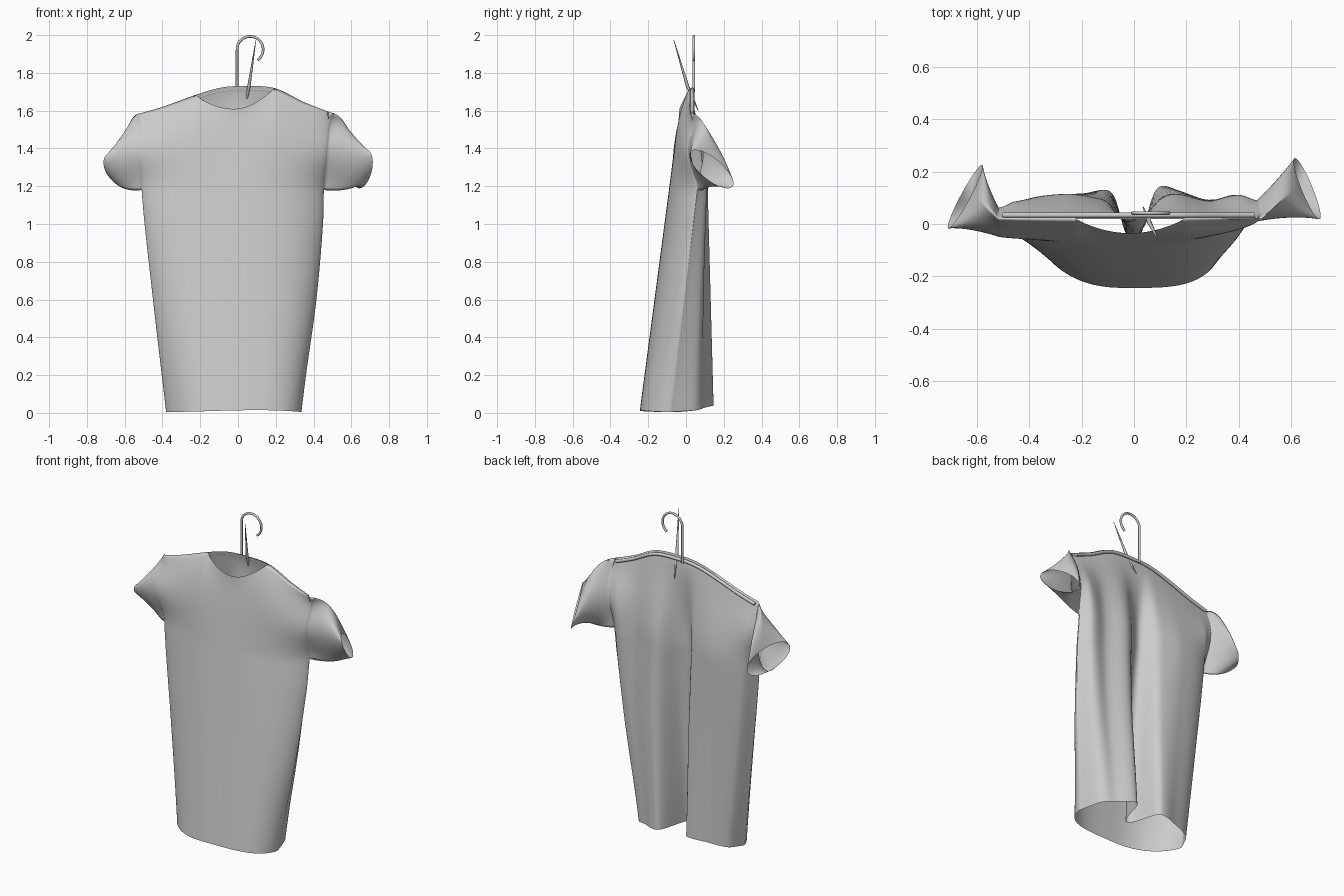
import bpy, bmesh, math
from mathutils import Vector

cube = bpy.data.objects.get("Cube")
if cube:
    bpy.data.objects.remove(cube, do_unlink=True)


def material(name, value):
    m = bpy.data.materials.new(name)
    m.use_nodes = True
    col = (value, value, value, 1)
    m.diffuse_color = col
    m.node_tree.nodes["Principled BSDF"].inputs["Base Color"].default_value = col
    return m


grey = material("soft grey", 0.6)


def lerp(a, b, t):
    return a + (b - a) * t


def smooth_curve(x, pts):
    """Smooth curve through (x, y) points."""
    x = min(max(x, pts[0][0]), pts[-1][0])
    n = len(pts)

    def slope(i):
        a, b = pts[max(i - 1, 0)], pts[min(i + 1, n - 1)]
        return (b[1] - a[1]) / (b[0] - a[0])
    for i in range(n - 1):
        (x0, y0), (x1, y1) = pts[i], pts[i + 1]
        if x <= x1:
            h = x1 - x0
            t = (x - x0) / h
            return (y0 * (1 + 2 * t) * (1 - t) ** 2 + slope(i) * h * t * (1 - t) ** 2
                    + y1 * t * t * (3 - 2 * t) + slope(i + 1) * h * t * t * (t - 1))


# Shirt outline curves
ARM = 1.18
LEFT_EDGE = [(0, -.38), (.6, -.45), (ARM, -.51), (1.6, -.52)]
RIGHT_EDGE = [(0, .335), (.2, .36), (.6, .415), (1, .45), (ARM, .455), (1.6, .49)]
SHOULDER = [(-.52, 1.585), (-.4, 1.62), (-.22, 1.685), (-.1, 1.72), (0, 1.73),
            (.19, 1.72), (.35, 1.645), (.49, 1.59)]
NECK_L, NECK_R = -.22, .19
BACK_KEYS = [-1, -.87, -.5, -.24, -.14, -.02, .12, .28, .4, .65, .88, 1]
BACK_HEM = [-.03, .06, .11, .13, .1, -.04, -.05, .12, .145, .1, .05, -.08]
BACK_ARM = [0, .08, .115, .1, .08, .01, .03, .1, .115, .09, .11, .06]
COLS, LOW, HIGH = 96, 36, 26
JOIN = .02


def neck_dip(x):
    """0 at the neck corners and beyond, 1 in the middle."""
    if not NECK_L < x < NECK_R:
        return 0
    return math.sin(math.pi * (x - NECK_L) / (NECK_R - NECK_L)) ** .8


def shirt_point(s, row, back):
    low = min(row / LOW, 1)
    high = max(row - LOW, 0) / HIGH
    # position along the width and height
    z = lerp(.005, ARM, low) if high == 0 else lerp(ARM, 1.6, high)
    x = lerp(smooth_curve(z, LEFT_EDGE), smooth_curve(z, RIGHT_EDGE), (s + 1) / 2)
    puff = math.sin(math.pi * high) ** 2
    top = smooth_curve(x, SHOULDER)
    if back:
        hem = .005 + .04 * (1 - s * s)
        y = lerp(smooth_curve(s, list(zip(BACK_KEYS, BACK_HEM))),
                 smooth_curve(s, list(zip(BACK_KEYS, BACK_ARM))), low)
        y = lerp(y, .04, high * high * (3 - 2 * high)) + .04 * puff * s ** 4
        y = lerp(y, JOIN, high ** 8)
    else:
        hem = .005 + .008 * (s + 1) * (1 - s * s)
        dip = neck_dip(x)
        top -= .12 * dip
        k = 0 if s < 0 else -1
        edge = lerp(BACK_HEM[k], BACK_ARM[k], low) - .05 * puff
        # the right-hand half is boxier near the hem
        power, bow = (2.5, .68) if s < 0 else (lerp(3.6, 2.4, low), lerp(.55, .72, low))
        y = lerp(edge, -.245 + .131 * z, (1 - abs(s) ** power) ** bow)
        y = lerp(y, JOIN - .055 * dip, high ** 6)
    z = lerp(hem, ARM, low) if high == 0 else lerp(ARM, top, high)
    return Vector((x, y, z))


def add_grid(bm, rows, closed=False):
    verts = [[bm.verts.new(p) for p in r] for r in rows]
    n = len(rows[0])
    for a, b in zip(verts, verts[1:]):
        for i in range(n if closed else n - 1):
            j = (i + 1) % n
            bm.faces.new((a[i], a[j], b[j], b[i]))


def add_sleeve(bm, side):
    # armhole loop: up the front edge, down the back edge
    ring = [shirt_point(side, LOW + i, False) for i in range(HIGH + 1)]
    ring += [shirt_point(side, LOW + i, True) for i in range(HIGH - 1, 0, -1)]
    if side > 0:
        centre, rise, reach = Vector((.662, .135, 1.29)), Vector((-.03, .02, .055)), Vector((.042, -.115, .085))
    else:
        centre, rise, reach = Vector((-.645, .105, 1.295)), Vector((.03, .02, .055)), Vector((-.06, -.12, .06))
    rows = []
    for k in range(19):
        t = k / 18
        row = []
        for i, p in enumerate(ring):
            ang = math.pi * (1 - i / HIGH)
            end = centre + rise * math.cos(ang) + reach * math.sin(ang)
            mid = (p + end) / 2 + Vector((side * .02, .02, .035 + .08 * math.cos(ang)))
            row.append(p * (1 - t) ** 2 + mid * 2 * t * (1 - t) + end * t * t)
        rows.append(row)
    add_grid(bm, rows, True)


# Shirt: front and back panels joined at the sides and shoulders, then sleeves
bm = bmesh.new()
for back in (False, True):
    add_grid(bm, [[shirt_point(math.sin(math.pi / 2 * (.75 * u + .25 * u ** 3)), r, back)
                   for u in [2 * c / COLS - 1 for c in range(COLS + 1)]]
                  for r in range(LOW + HIGH + 1)])
for side in (1, -1):
    add_sleeve(bm, side)
bmesh.ops.remove_doubles(bm, verts=bm.verts, dist=.0003)
bmesh.ops.recalc_face_normals(bm, faces=bm.faces)
for f in bm.faces:
    f.smooth = True
mesh = bpy.data.meshes.new("shirt")
bm.to_mesh(mesh)
bm.free()
mesh.materials.append(grey)
shirt = bpy.data.objects.new("shirt", mesh)
bpy.context.collection.objects.link(shirt)


def wire(name, pts, radius, radii=None):
    c = bpy.data.curves.new(name, "CURVE")
    c.dimensions = "3D"
    c.bevel_depth = radius
    c.bevel_resolution = 3
    c.use_fill_caps = True
    sp = c.splines.new("POLY")
    sp.points.add(len(pts) - 1)
    for i, p in enumerate(pts):
        sp.points[i].co = (*p, 1)
        sp.points[i].radius = radii[i] if radii else 1
    sp.use_smooth = True
    ob = bpy.data.objects.new(name, c)
    bpy.context.collection.objects.link(ob)
    c.materials.append(grey)


# Hanger: hook, shoulder frame and the pointed pin at the collar
hook = [(-.005, .042, 1.7), (-.005, .042, 1.92)]
for k in range(1, 25):
    a = math.pi - k / 24 * math.radians(235)
    hook.append((.064 + .069 * math.cos(a), .042, 1.924 + .069 * math.sin(a)))
wire("hanger_hook", hook, .007)
frame = [lerp(-.5, .46, k / 30) for k in range(31)]
wire("hanger_frame", [(x, .034, smooth_curve(x, SHOULDER) - .018) for x in frame], .01)
wire("collar_pin", [(.035, .065, 1.6), (.058, .008, 1.73), (.095, -.065, 1.975)], .009, [.2, 1, .15])
